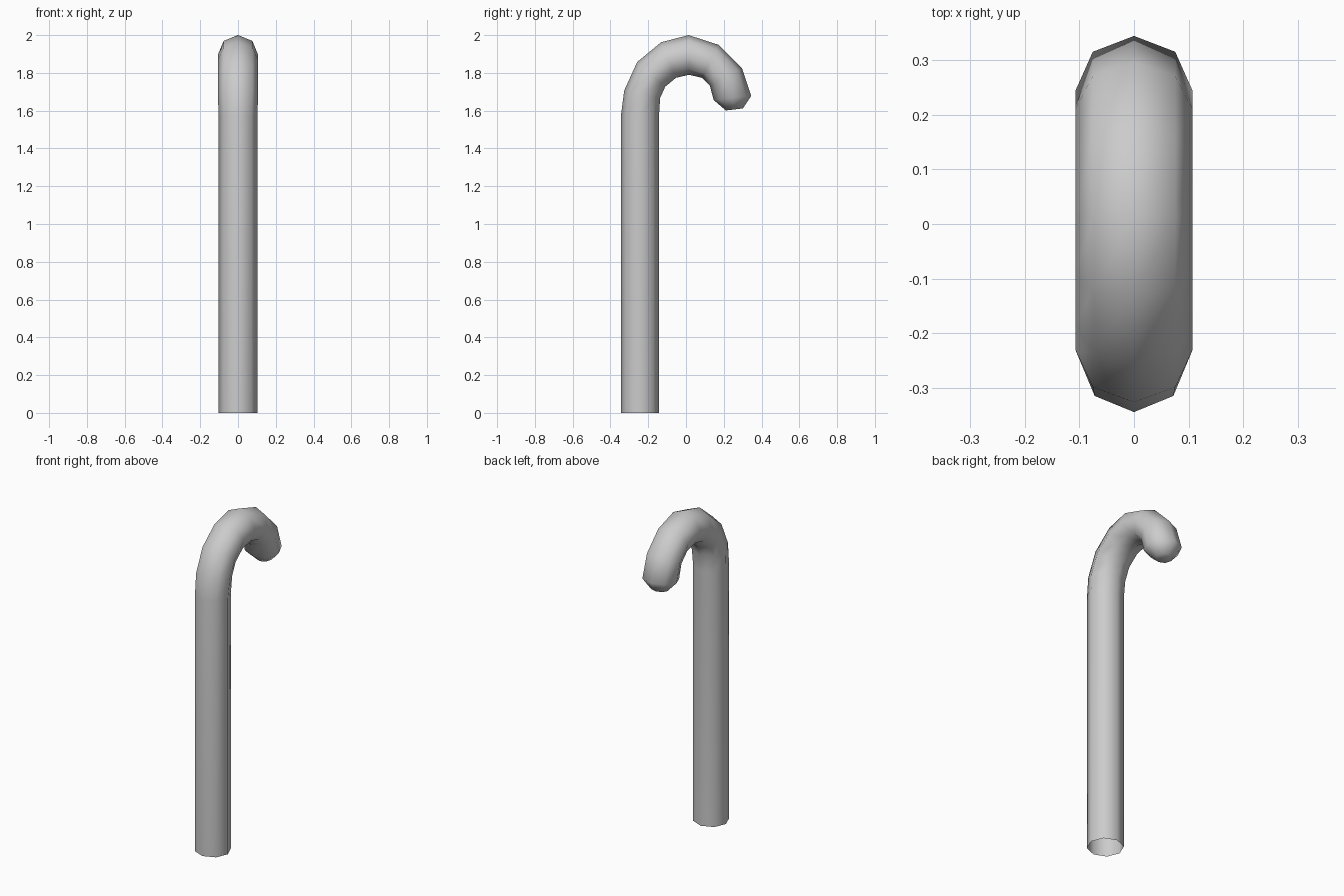
import bpy, bmesh
from math import cos, sin, pi
from mathutils import Vector

cube = bpy.data.objects.get("Cube")
if cube:
    bpy.data.objects.remove(cube, do_unlink=True)

SIDES = 8

grey = bpy.data.materials.new("light_grey")
grey.use_nodes = True
colour = (0.6, 0.6, 0.6, 1)
grey.diffuse_color = colour
grey.node_tree.nodes["Principled BSDF"].inputs["Base Color"].default_value = colour

# Rings along the cane: outer (y, z), inner (y, z), half width
rings = [
    ((-0.345, 0.0), (-0.143, 0.0), 0.102),
    ((-0.345, 1.57), (-0.143, 1.57), 0.102),
    ((-0.327, 1.707), (-0.137, 1.667), 0.107),
    ((-0.259, 1.857), (-0.11, 1.727), 0.107),
    ((-0.132, 1.962), (-0.053, 1.774), 0.107),
    ((0.014, 2.0), (0.016, 1.79), 0.107),
    ((0.174, 1.948), (0.084, 1.774), 0.107),
    ((0.296, 1.826), (0.127, 1.731), 0.107),
    ((0.345, 1.678), (0.146, 1.657), 0.107),
    ((0.301, 1.612), (0.211, 1.601), 0.05),
]


def add_ring(bm, outer, inner, half_width):
    a, b = Vector((0, *outer)), Vector((0, *inner))
    centre, arm = (a + b) / 2, (a - b) / 2
    side = Vector((half_width, 0, 0))
    angles = [2 * pi * i / SIDES for i in range(SIDES)]
    return [bm.verts.new(centre + arm * cos(t) + side * sin(t)) for t in angles]


# Octagonal tube, open at the foot and closed at the tip
bm = bmesh.new()
loops = [add_ring(bm, *ring) for ring in rings]
for low, high in zip(loops, loops[1:]):
    for i in range(SIDES):
        j = (i + 1) % SIDES
        bm.faces.new((low[i], low[j], high[j], high[i]))
bm.faces.new(loops[-1])
bmesh.ops.recalc_face_normals(bm, faces=bm.faces)
for face in bm.faces:
    face.smooth = True

mesh = bpy.data.meshes.new("cane")
bm.to_mesh(mesh)
bm.free()
mesh.materials.append(grey)
cane = bpy.data.objects.new("cane", mesh)
bpy.context.collection.objects.link(cane)
